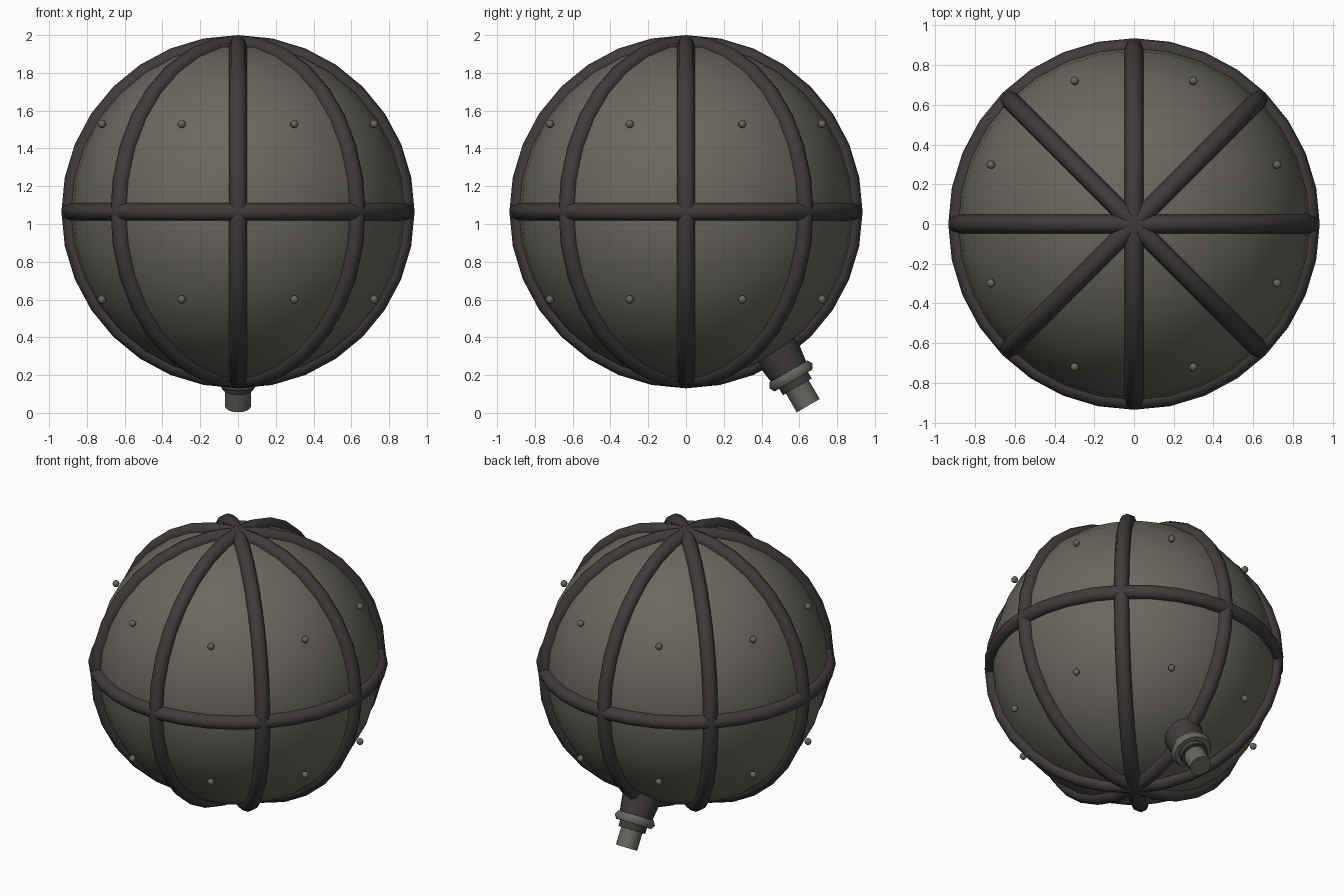
import bpy, math
from mathutils import Vector, Matrix

if "Cube" in bpy.data.objects:
    bpy.data.objects.remove(bpy.data.objects["Cube"])

def mat(name, col):
    m = bpy.data.materials.new(name)
    m.diffuse_color = (*col, 1)
    m.use_nodes = True
    m.node_tree.nodes["Principled BSDF"].inputs["Base Color"].default_value = m.diffuse_color
    return m

SHELL = mat("grey_shell", (0.145, 0.135, 0.115))
IRON = mat("dark_iron", (0.052, 0.044, 0.044))
STEEL = mat("steel_grey", (0.135, 0.135, 0.118))

C = Vector((0, 0, 1.065))   # ball centre
R = 0.888                   # ball radius

def finish(name, m, smooth=40):
    o = bpy.context.object
    o.name = name
    o.data.materials.append(m)
    bpy.ops.object.shade_smooth_by_angle(angle=math.radians(smooth))
    return o

# ball
bpy.ops.mesh.primitive_uv_sphere_add(segments=32, ring_count=16, radius=R, location=C)
finish("ball_shell", SHELL)

# equator band and four full meridian bands
def band(name, rot):
    bpy.ops.mesh.primitive_torus_add(major_segments=32, minor_segments=8, major_radius=R,
                                     minor_radius=0.047, location=C, rotation=rot)
    finish(name, IRON, 60)

band("equator_band", (0, 0, 0))
for i in range(4):
    band(f"meridian_band_{i}", (math.pi / 2, 0, i * math.pi / 4))

# rivets, one in the middle of each panel
for row in (-1, 1):
    for i in range(8):
        a = math.radians(22.5 + 45 * i)
        p = C + Vector((0.78 * math.cos(a), 0.78 * math.sin(a), 0.465 * row))
        bpy.ops.mesh.primitive_uv_sphere_add(segments=8, ring_count=6, radius=0.022, location=p)
        finish(f"rivet_{'upper' if row > 0 else 'lower'}_{i}", STEEL, 60)

# fuse nozzle: parts stacked along a tilted axis, measured back from the tip
TIP = Vector((0, 0.647, 0.038))
AXIS = Vector((0, -0.5, 0.866))
ROT = AXIS.to_track_quat('Z', 'Y').to_euler()

def nozzle(name, s0, s1, r0, r1, m):
    bpy.ops.mesh.primitive_cone_add(vertices=16, radius1=r0, radius2=r1, depth=s1 - s0,
                                    location=TIP + AXIS * (s0 + s1) / 2, rotation=ROT)
    finish(name, m)

nozzle("nozzle_tip", 0, 0.14, 0.07, 0.07, STEEL)
nozzle("nozzle_neck", 0.115, 0.2, 0.088, 0.088, IRON)
nozzle("nozzle_collar", 0.19, 0.36, 0.105, 0.128, IRON)
bpy.ops.mesh.primitive_torus_add(major_segments=16, minor_segments=6, major_radius=0.1,
                                 minor_radius=0.032, location=TIP + AXIS * 0.182, rotation=ROT)
finish("nozzle_ring", STEEL, 60)
